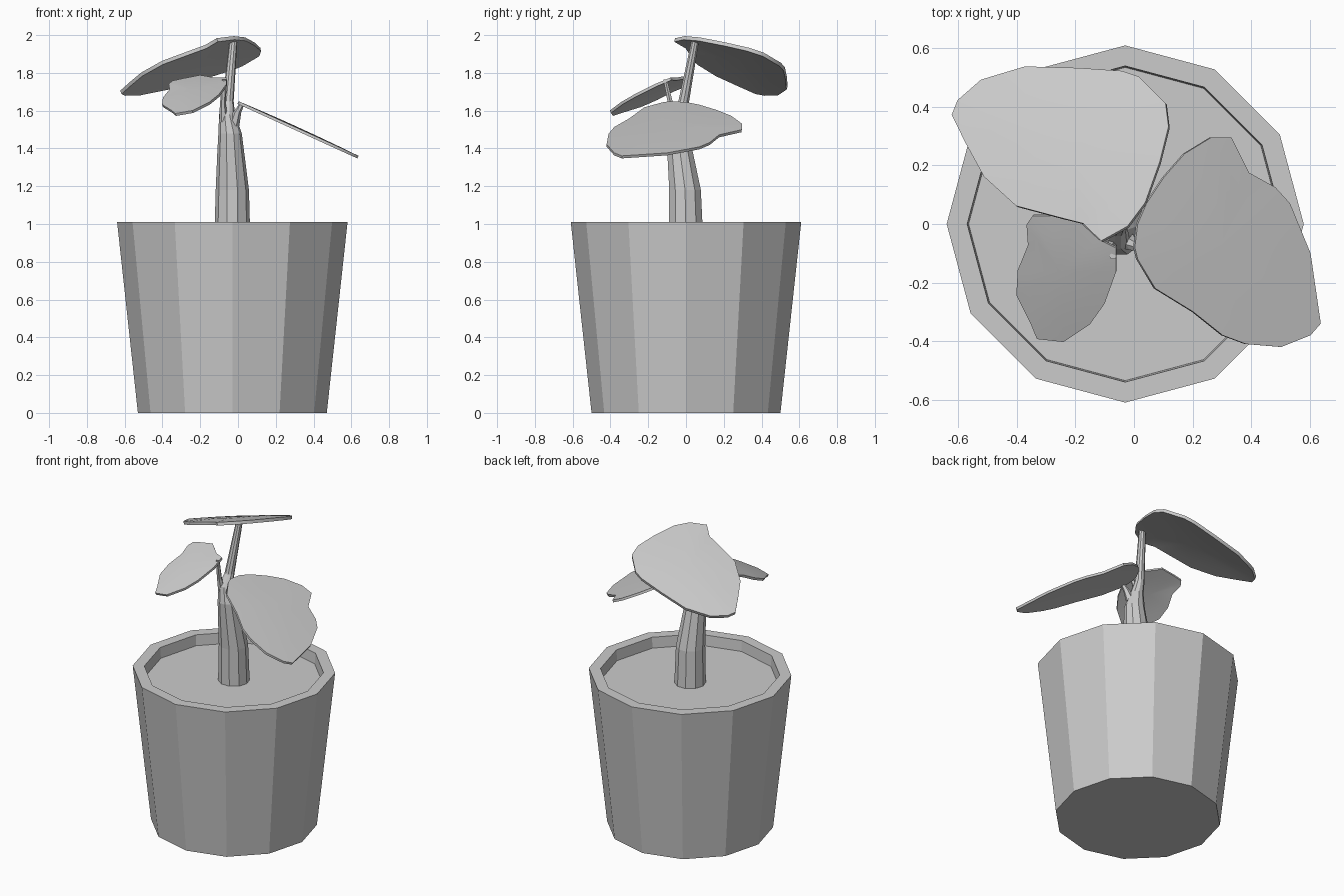
import bpy, bmesh, math
from mathutils import Vector

if "Cube" in bpy.data.objects:
    bpy.data.objects.remove(bpy.data.objects["Cube"])

CX = -0.03  # pot axis


def finish(name, bm, smooth=False):
    bmesh.ops.recalc_face_normals(bm, faces=bm.faces)
    me = bpy.data.meshes.new(name)
    bm.to_mesh(me)
    bm.free()
    for p in me.polygons:
        p.use_smooth = smooth
    ob = bpy.data.objects.new(name, me)
    bpy.context.collection.objects.link(ob)
    return ob


def loft(name, sections, sides, cap_start=True, cap_end=True, smooth=False):
    """Horizontal rings (x, y, z, radius) joined into a tube."""
    bm = bmesh.new()
    rings = []
    for x, y, z, r in sections:
        rings.append([bm.verts.new((x + r * math.cos(2 * math.pi * i / sides),
                                    y + r * math.sin(2 * math.pi * i / sides), z))
                      for i in range(sides)])
    for a, b in zip(rings, rings[1:]):
        for i in range(sides):
            j = (i + 1) % sides
            bm.faces.new((a[i], a[j], b[j], b[i]))
    if cap_start:
        bm.faces.new(rings[0][::-1])
    if cap_end:
        bm.faces.new(rings[-1])
    return finish(name, bm, smooth)


def leaf(name, outline, z0, sx, sy, dome, thickness):
    """Blade from a plan outline on a tilted plane, slightly domed."""
    bm = bmesh.new()
    n = len(outline)
    c = sum((Vector(p) for p in outline), Vector((0, 0))) / n
    rings = []
    for f in (1.0, 0.7, 0.35):
        ring = []
        for p in outline:
            q = c + (Vector(p) - c) * f
            ring.append(bm.verts.new((q.x, q.y, z0 + sx * q.x + sy * q.y + dome * (1 - f * f))))
        rings.append(ring)
    mid = bm.verts.new((c.x, c.y, z0 + sx * c.x + sy * c.y + dome))
    for i in range(n):
        j = (i + 1) % n
        for a, b in zip(rings, rings[1:]):
            bm.faces.new((a[i], a[j], b[j], b[i]))
        bm.faces.new((rings[-1][i], rings[-1][j], mid))
    ob = finish(name, bm)
    mod = ob.modifiers.new("thickness", "SOLIDIFY")
    mod.thickness = thickness
    mod.offset = 0
    bpy.ops.object.select_all(action='DESELECT')
    bpy.context.view_layer.objects.active = ob
    ob.select_set(True)
    bpy.ops.object.modifier_apply(modifier=mod.name)
    bpy.ops.object.shade_smooth_by_angle(angle=math.radians(40))
    return ob


# Twelve-sided pot with a thick rim, and the soil inside it
loft("pot", [(CX, 0, 0, 0.50), (CX, 0, 1.01, 0.61),
             (CX, 0, 1.01, 0.54), (CX, 0, 0.94, 0.535)], 12, cap_end=False)
loft("soil", [(CX, 0, 0.94, 0.535)], 12, cap_start=False)

# Main stem, continuing up into the tallest leaf
loft("stem", [(-0.03, 0, 0.93, 0.095), (-0.03, -0.005, 1.18, 0.088),
              (-0.038, -0.03, 1.37, 0.072), (-0.042, -0.045, 1.48, 0.062),
              (-0.058, -0.045, 1.58, 0.042), (-0.053, -0.012, 1.65, 0.03),
              (-0.025, 0.048, 1.965, 0.021)], 10)

# Short stalks for the two lower leaves
loft("small_leaf_stalk", [(-0.075, -0.06, 1.54, 0.025), (-0.08, -0.08, 1.63, 0.016),
                          (-0.072, -0.11, 1.765, 0.012)], 6)
loft("right_leaf_stalk", [(-0.025, -0.055, 1.52, 0.032), (-0.005, -0.07, 1.59, 0.022),
                          (0.02, -0.08, 1.635, 0.014)], 6)

# Leaves
leaf("top_leaf", [(-.11, -.06), (-.02, -.01), (.04, .07), (.09, .21), (.12, .33), (.11, .41),
                  (.02, .50), (-.04, .52), (-.19, .53), (-.37, .535), (-.52, .49), (-.60, .42),
                  (-.62, .37), (-.57, .27), (-.51, .16), (-.40, .06), (-.25, .02), (-.17, 0)],
     1.988, 0.29, -0.30, 0.012, 0.02)
leaf("right_leaf", [(0, -.08), (.01, 0), (.04, .07), (.10, .16), (.17, .24), (.26, .295),
                    (.33, .295), (.39, .175), (.48, .125), (.53, .07), (.60, -.10),
                    (.635, -.34), (.60, -.38), (.50, -.42), (.38, -.41), (.30, -.38),
                    (.20, -.30), (.07, -.22), (.01, -.12)],
     1.643, -0.455, 0.0, 0.006, 0.015)
leaf("small_leaf", [(-.06, -.08), (-.06, -.16), (-.10, -.27), (-.15, -.34), (-.24, -.40),
                    (-.33, -.39), (-.35, -.34), (-.40, -.24), (-.395, -.155), (-.36, -.07),
                    (-.365, 0), (-.345, .03), (-.29, .03), (-.20, .025), (-.12, -.05)],
     1.815, 0.22, 0.42, 0.01, 0.015)
